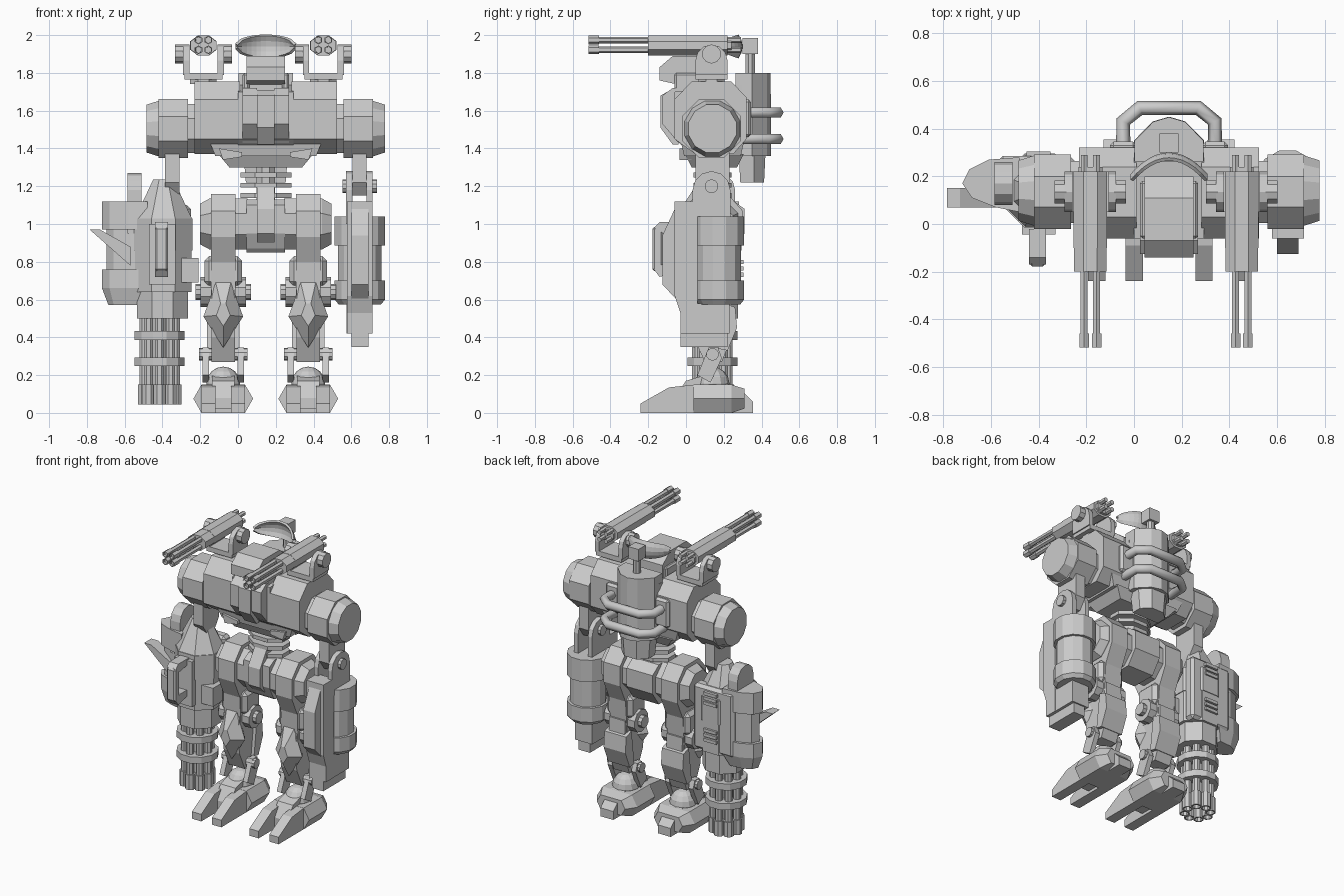
import bpy, bmesh, math
from mathutils import Vector, Matrix

if "Cube" in bpy.data.objects:
    bpy.data.objects.remove(bpy.data.objects["Cube"])

MID = 0.147   # symmetry plane of the body


def finish(name, bm):
    bmesh.ops.recalc_face_normals(bm, faces=bm.faces)
    me = bpy.data.meshes.new(name)
    bm.to_mesh(me)
    bm.free()
    ob = bpy.data.objects.new(name, me)
    bpy.context.collection.objects.link(ob)
    return ob


def prism(name, pts, axis, a, b, taper=1.0, chamfer=0.0, bore=0.0):
    """Extrude a 2D outline along an axis from a to b; the b end may be scaled, the a end hollowed."""
    put = {'x': lambda u, v, t: (t, u, v), 'y': lambda u, v, t: (u, t, v), 'z': lambda u, v, t: (u, v, t)}[axis]
    n = len(pts)
    cu, cv = sum(p[0] for p in pts) / n, sum(p[1] for p in pts) / n
    bm = bmesh.new()
    lo = [bm.verts.new(put(u, v, a)) for u, v in pts]
    hi = [bm.verts.new(put(cu + (u - cu) * taper, cv + (v - cv) * taper, b)) for u, v in pts]
    cap = bm.faces.new(lo)
    bm.faces.new(hi)
    for i in range(n):
        j = (i + 1) % n
        bm.faces.new((lo[i], lo[j], hi[j], hi[i]))
    bmesh.ops.recalc_face_normals(bm, faces=bm.faces)
    if chamfer:
        bmesh.ops.bevel(bm, geom=bm.edges[:], offset=chamfer, segments=1, affect='EDGES')
    if bore:
        bmesh.ops.inset_individual(bm, faces=[cap], thickness=bore)
        bmesh.ops.inset_individual(bm, faces=[cap], thickness=0.001, depth=-0.06)
    return finish(name, bm)


def box(name, x0, x1, y0, y1, z0, z1, chamfer=0.0, taper=1.0):
    return prism(name, [(x0, y0), (x1, y0), (x1, y1), (x0, y1)], 'z', z0, z1, taper, chamfer)


def ring(u, v, r, n=8, rv=None):
    """Polygon whose flats lie at distance r (rv vertically)."""
    k = 1 / math.cos(math.pi / n)
    return [(u + r * k * math.cos((i + .5) * math.tau / n), v + (rv or r) * k * math.sin((i + .5) * math.tau / n))
            for i in range(n)]


def lobe(u, v, r, bottom, n=6):
    """Plate outline with a rounded top and a straight lower end."""
    return [(u + r, bottom)] + [(u + r * math.cos(i * math.pi / n), v + r * math.sin(i * math.pi / n))
                                for i in range(n + 1)] + [(u - r, bottom)]


def both(ob, mid=MID):
    """Add the mirrored twin of a part."""
    me = ob.data.copy()
    me.transform(Matrix.Translation((2 * mid, 0, 0)) @ Matrix.Scale(-1, 4, (1, 0, 0)))
    me.flip_normals()
    twin = bpy.data.objects.new(ob.name + "_mirrored", me)
    bpy.context.collection.objects.link(twin)


# Torso and shoulders
both(prism("torso_block", [(-.06, 1.45), (-.06, 1.66), (.03, 1.755), (.24, 1.755), (.32, 1.67), (.32, 1.45),
                           (.25, 1.37), (.05, 1.37), (-.02, 1.42)], 'x', -.23, .01))
both(prism("shoulder_neck", ring(.135, 1.505, .13), 'x', -.28, -.2))
both(prism("shoulder_drum", ring(.135, 1.505, .156), 'x', -.265, -.42))
both(prism("shoulder_cap", ring(.14, 1.505, .147, 12), 'x', -.42, -.485, .86))
prism("chest_core", [(-.06, 1.45), (-.06, 1.7), (.3, 1.74), (.3, 1.36), (.02, 1.38)], 'x', 0, .294)
both(prism("chest_plate", [(-.125, 1.53), (-.125, 1.68), (-.07, 1.72), (-.04, 1.72), (-.04, 1.43)], 'x', .025, .1))
prism("chest_centre", [(-.135, 1.51), (-.135, 1.68), (-.08, 1.71), (-.04, 1.71), (-.04, 1.42), (-.07, 1.42)],
      'x', .1, .194)
box("chest_underside", .34, -.046, .03, .27, 1.3, 1.37, taper=1.3)
box("chest_lower_band", -.12, .414, -.01, .29, 1.36, 1.44, taper=1.12)
both(prism("chest_vent", [(-.1, 1.40), (.02, 1.38), (.02, 1.355), (-.08, 1.34)], 'y', -.035, .03))

# Head
prism("head", [(-.14, 1.76), (-.14, 1.83), (-.07, 1.89), (.11, 1.89), (.2, 1.82), (.2, 1.72), (-.05, 1.74)], 'x', .045, .25)
both(box("head_side", .025, .06, -.06, .18, 1.69, 1.8, .01))
box("neck", .06, .234, -.02, .2, 1.66, 1.76)

# Backpack, rails, antenna and dish
pack = [(0, .26), (.294, .26), (.294, .35), (.215, .43), (.147, .45), (.079, .43), (0, .35)]
prism("backpack", pack, 'z', 1.36, 1.8, .98)
prism("backpack_lower", [(.03, .28), (.264, .28), (.264, .36), (.2, .42), (.094, .42), (.03, .36)], 'z', 1.36, 1.22, .9)
both(box("backpack_side", -.1, .01, .27, .345, 1.46, 1.66, .015))
path = [(-.045, .3), (-.045, .43), (.025, .487), (.269, .487), (.339, .43), (.339, .3)]
for z in (1.45, 1.59):
    cu = bpy.data.curves.new("back_rail", 'CURVE')
    cu.dimensions = '3D'
    sp = cu.splines.new('POLY')
    sp.points.add(len(path) - 1)
    for p, (x, y) in zip(sp.points, path):
        p.co = (x, y, z, 1)
    cu.bevel_depth, cu.bevel_resolution, cu.use_fill_caps = .031, 1, True
    bpy.context.collection.objects.link(bpy.data.objects.new("back_rail", cu))
prism("antenna_post", ring(MID, .34, .025), 'z', 1.78, 1.92)
box("antenna_head", .107, .187, .3, .38, 1.9, 1.985)
bm = bmesh.new()
bmesh.ops.create_grid(bm, x_segments=12, y_segments=4, size=1)
for v in bm.verts:
    u, w = v.co.x, v.co.y
    v.co = (MID + .15 * u, .285 - .085 * u * u - .02 * w * w, 1.94 + .056 * w * max(.12, math.sqrt(max(0, 1 - u * u))))
dish = finish("radar_dish", bm)
dish.modifiers.new("thickness", 'SOLIDIFY').thickness = .015

# Shoulder guns on yokes
for x in (-.183, .452):
    prism("gun_body", ring(x, 1.945, .07, 8, .054), 'y', -.1, .22)
    prism("gun_front", ring(x, 1.945, .068, 8, .052), 'y', -.2, -.1)
    prism("gun_back", ring(x, 1.945, .05, 8, .04), 'y', .2, .24)
    for dx in (-.026, .026):
        for dz in (-.026, .026):
            c = (x + dx, 1.948 + dz)
            prism("gun_barrel", ring(*c, .015, 6), 'y', -.5, -.18)
            prism("gun_muzzle", ring(*c, .02, 6), 'y', -.517, -.46, bore=.006)
            prism("gun_rear_rod", ring(*c, .014, 6), 'y', .22, .29)
    for s in (-1, 1):
        prism("yoke_arm", lobe(.135, 1.865, .085, 1.79), 'x', x + s * .075, x + s * .108)
        prism("yoke_knob", ring(.135, 1.9, .048, 10), 'x', x + s * .1, x + s * .15)
    box("yoke_base", x - .1, x + .1, .05, .22, 1.765, 1.8)
    prism("yoke_pivot", ring(x, .135, .07), 'z', 1.74, 1.77)

# Waist and pelvis
prism("spine", ring(MID, .14, .05), 'z', 1.05, 1.34)
for z in (1.15, 1.205, 1.26):
    prism("waist_rib", ring(MID, .14, .135, 8, .1), 'z', z - .013, z + .013)
prism("pelvis", [(.04, .87), (0, .95), (0, 1.1), (.05, 1.13), (.24, 1.13), (.31, 1.08), (.31, .95), (.24, .85), (.06, .85)],
      'x', .045, .249)
prism("pelvis_front", [(-.03, .95), (-.03, 1.08), (.05, 1.2), (.1, 1.2), (.1, .9), (.02, .9)], 'x', .1, .194)

# Legs
LX = -.078
for s in (-1, 1):
    prism("ankle_plate", [(.06, .2), (.13, .16), (.19, .29), (.17, .345), (.12, .345)], 'x', LX + s * .075, LX + s * .11)
    prism("knee_disc", ring(.14, .64, .075, 10), 'x', LX + s * .06, LX + s * .12)
    prism("knee_pin", ring(.14, .64, .04, 10), 'x', LX + s * .12, LX + s * .148)
    prism("foot_toe", [(-.24, 0), (-.24, .05), (-.09, .135), (.05, .15), (.05, 0)], 'x', LX + s * .042, LX + s * .115)
for ob in list(bpy.data.objects):
    if ob.name.startswith(("ankle_plate", "knee_", "foot_toe")):
        both(ob)
both(prism("hip_drum", ring(.14, 1.0, .135), 'x', .05, -.15))
both(prism("hip_cap", ring(.14, 1.0, .135), 'x', -.15, -.2, .8))
both(prism("thigh", [(.3, .93), (.3, 1.07), (.22, 1.16), (.06, 1.16), (-.02, 1.07), (-.02, .93), (.04, .8), (.05, .58),
                     (.22, .56), (.24, .8)], 'x', LX - .065, LX + .065))
both(box("thigh_guard", LX - .1, LX + .1, .05, .23, .67, .83, .025))
both(prism("shin", [(.04, .66), (.02, .55), (.04, .4), (.1, .27), (.19, .27), (.25, .42), (.24, .66)], 'x', LX - .062, LX + .062))
both(prism("calf", [(.17, .34), (.22, .33), (.27, .45), (.26, .56), (.2, .58)], 'x', LX - .085, LX + .085))
# diamond knee guard with a narrow flat face
bm = bmesh.new()
side = [(0, .345), (.105, .51), (.04, .69), (-.04, .69), (-.105, .51)]
out = [bm.verts.new((LX + dx, .04, z)) for dx, z in side]
front = [bm.verts.new((LX + dx * .35, -.03, .52 + (z - .52) * .35)) for dx, z in side]
back = [bm.verts.new((LX + dx * .6, .1, .52 + (z - .52) * .8)) for dx, z in side]
bm.faces.new(front)
bm.faces.new(back)
for i in range(5):
    j = (i + 1) % 5
    bm.faces.new((out[i], out[j], front[j], front[i]))
    bm.faces.new((out[i], out[j], back[j], back[i]))
both(finish("knee_guard", bm))
both(prism("ankle_pin", ring(.14, .31, .032, 10), 'x', LX - .128, LX + .128))
bm = bmesh.new()
bmesh.ops.create_uvsphere(bm, u_segments=12, v_segments=8, radius=.09)
bmesh.ops.translate(bm, verts=bm.verts, vec=(LX, .14, .155))
both(finish("ankle_ball", bm))
sole = [(LX + a, b) for a, b in ((-.115, 0), (.115, 0), (.158, .075), (.115, .15), (-.115, .15), (-.158, .075))]
both(prism("foot_body", sole, 'y', .04, .24))
both(prism("foot_rear", sole, 'y', .24, .31, .7))
both(prism("foot_heel", [(.2, 0), (.355, 0), (.355, .06), (.27, .14), (.2, .16)], 'x', LX - .05, LX + .05))
both(prism("foot_instep", [(-.06, .02), (-.06, .08), (0, .17), (.1, .2), (.1, .02)], 'x', LX - .06, LX + .06))

# Upper arms and elbows
both(prism("upper_arm", [(.05, 1.4), (.05, 1.22), (.1, 1.15), (.18, 1.15), (.23, 1.22), (.23, 1.4)], 'x', .605, .68))
for s in (-1, 1):
    prism("elbow_plate", lobe(.135, 1.18, .1, 1.0), 'x', .643 + s * .038, .643 + s * .07)
prism("elbow_pin", ring(.135, 1.2, .035, 10), 'x', .553, .735)

# Right forearm: drum with collars, front shield, hand block
prism("forearm_drum", ring(.645, .175, .115, 12), 'z', .6, 1.04)
for a, b in ((.885, 1.04), (.6, .7)):
    prism("forearm_collar", ring(.645, .175, .133, 12), 'z', a, b)
prism("forearm_collar_end", ring(.645, .175, .133, 12), 'z', .6, .575, .85)
prism("forearm_shield", [(-.06, 1.12), (.06, 1.12), (.06, .42), (-.03, .42), (-.03, .53), (-.06, .62), (-.06, .95)],
      'x', .578, .712)
prism("shield_front", [(-.05, 1.1), (-.05, .6), (-.125, .68), (-.125, .94)], 'x', .6, .69)
box("hand_block", .575, .71, .03, .23, .42, .58)
box("hand_tip", .6, .69, -.03, .22, .35, .46)

# Left forearm: gun housing
GX, GY = -.415, .14
prism("housing_top", ring(-.395, GY, .155), 'z', 1.02, 1.235, .35)
prism("housing", ring(-.395, GY, .155), 'z', .86, 1.03)
prism("housing_mid", ring(-.395, GY, .15), 'z', .64, .87)
prism("housing_shroud", ring(-.4, GY, .135), 'z', .5, .66)
box("housing_front", -.47, -.33, -.045, .05, .68, 1.0)
box("housing_latch", -.3, -.21, .02, .16, .69, .82)
box("back_plate", -.57, -.25, .2, .285, .64, 1.1, .02)
for z in (.72, .98):
    for k in range(3):
        box("back_vent", -.45, -.35, .27, .305, z + k * .034, z + k * .034 + .022)
prism("top_tab", lobe(.17, 1.18, .09, .95), 'x', -.585, -.51)
pod = [(-.48, .28), (-.61, .27), (-.69, .23), (-.72, .17), (-.68, .11), (-.58, .07), (-.48, .05)]
slim = [(-.48 + (x + .48) * .9, .17 + (y - .17) * .85) for x, y in pod]
prism("side_pod", slim, 'z', .64, 1.08)
for a, b in ((.97, 1.12), (.66, .76)):
    prism("side_collar", pod, 'z', a, b)
prism("side_collar_end", pod, 'z', .66, .57, .7)
prism("side_fin", [(-.785, .97), (-.73, .97), (-.57, .88), (-.57, .78)], 'y', .07, .15)
# front grip, an open handle
prism("grip_upper", [(-.02, .97), (-.02, 1.01), (-.14, 1.01), (-.17, .98), (-.12, .95)], 'x', -.44, -.37)
prism("grip_lower", [(-.02, .79), (-.02, .75), (-.14, .72), (-.17, .76), (-.12, .79)], 'x', -.44, -.37)
box("grip_bar", -.44, -.37, -.178, -.12, .75, .985, .012)

# Rotary gun
prism("rotor_core", ring(GX, GY, .05), 'z', .12, .6)
for i in range(8):
    a = i * math.tau / 8
    c = (GX + .083 * math.cos(a), GY + .083 * math.sin(a))
    prism("rotor_barrel", ring(*c, .024, 8), 'z', .1, .56)
    prism("rotor_muzzle", ring(*c, .032, 8), 'z', .045, .15, bore=.01)
for z in (.27, .41):
    prism("rotor_clamp", ring(GX, GY, .132, 12), 'z', z - .023, z + .023)
